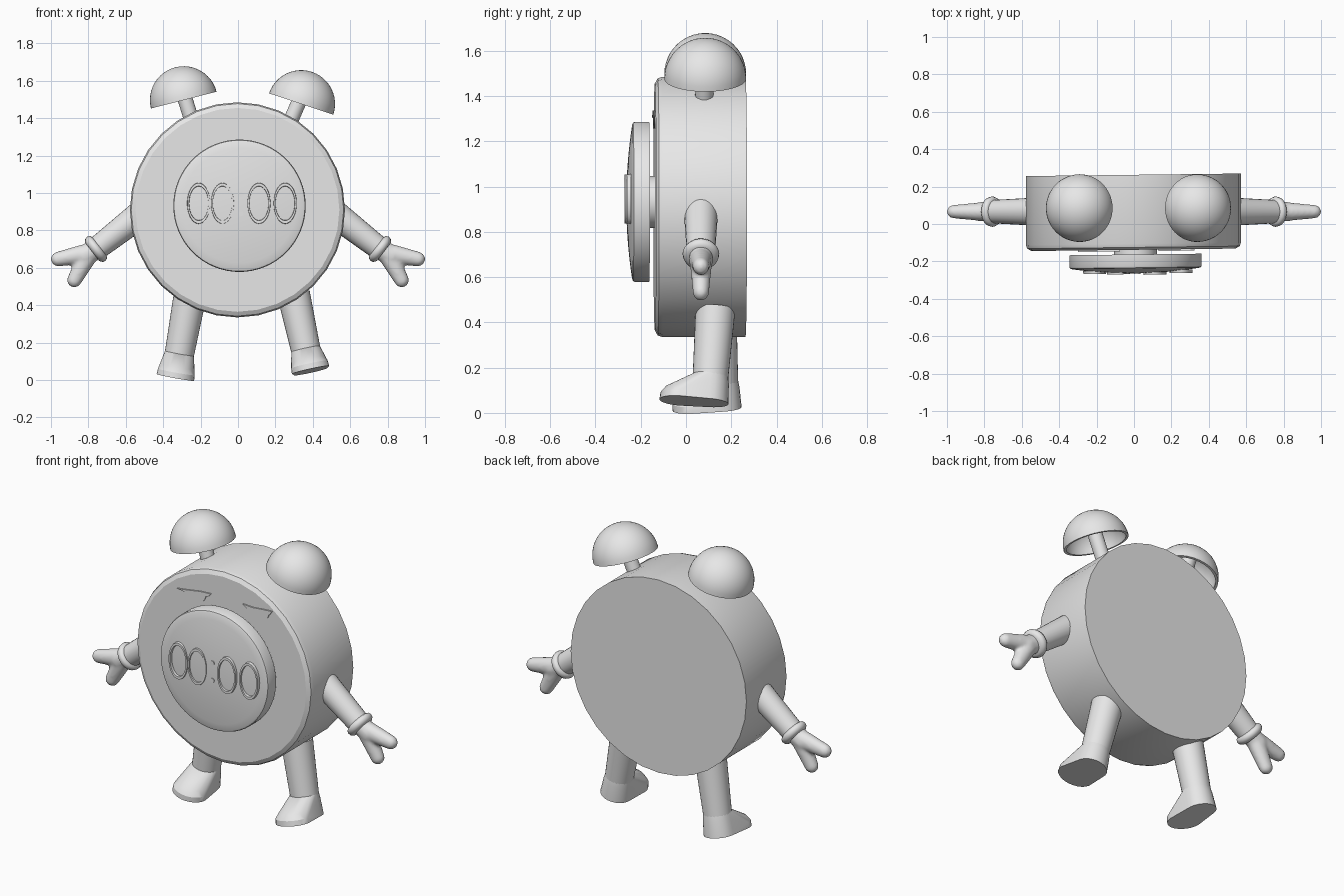
import bpy, bmesh, math
from mathutils import Vector, Matrix

if "Cube" in bpy.data.objects:
    bpy.data.objects.remove(bpy.data.objects["Cube"], do_unlink=True)

grey = bpy.data.materials.new("plain_grey")
grey.use_nodes = True
grey.diffuse_color = (0.8, 0.8, 0.8, 1)
grey.node_tree.nodes["Principled BSDF"].inputs["Base Color"].default_value = grey.diffuse_color

YAW = 0.012  # slight turn of the clock case
FRONT = Vector((0, -1, 0))


def finish(bm, name, angle=35, yaw=False):
    if yaw:
        for v in bm.verts:
            v.co.y += YAW * v.co.x
    bmesh.ops.recalc_face_normals(bm, faces=bm.faces)
    mesh = bpy.data.meshes.new(name)
    bm.to_mesh(mesh)
    bm.free()
    ob = bpy.data.objects.new(name, mesh)
    bpy.context.collection.objects.link(ob)
    mesh.materials.append(grey)
    bpy.ops.object.select_all(action="DESELECT")
    ob.select_set(True)
    bpy.context.view_layer.objects.active = ob
    bpy.ops.object.shade_smooth_by_angle(angle=math.radians(angle))
    return ob


def frame(origin, axis):
    """Local z along axis, local x kept as close to world x as possible."""
    z = Vector(axis).normalized()
    y = z.cross(Vector((1, 0, 0))).normalized()
    rot = Matrix((y.cross(z), y, z)).transposed().to_4x4()
    return Matrix.Translation(origin) @ rot


def revolve(profile, matrix, steps):
    """Spin (radius, height) points around local z and place the result."""
    bm = bmesh.new()
    verts = [bm.verts.new((r, 0, h)) for r, h in profile]
    edges = [bm.edges.new(pair) for pair in zip(verts, verts[1:])]
    bmesh.ops.spin(bm, geom=verts + edges, cent=(0, 0, 0), axis=(0, 0, 1),
                   angle=math.tau, steps=steps)
    bmesh.ops.remove_doubles(bm, verts=bm.verts[:], dist=0.0005)
    bmesh.ops.transform(bm, matrix=matrix, verts=bm.verts[:])
    return bm


def turned(name, profile, origin, axis, steps=48, angle=35, yaw=False):
    return finish(revolve(profile, frame(origin, axis), steps), name, angle, yaw)


def rod(name, a, b, ra, rb, steps=24):
    a, b = Vector(a), Vector(b)
    n = (b - a).length
    return turned(name, [(0, 0), (ra, 0), (rb, n), (0, n)], a, b - a, steps)


def hull(bm, points):
    out = bmesh.ops.convex_hull(bm, input=[bm.verts.new(p) for p in points])
    extra = {g for g in out["geom_interior"] + out["geom_unused"]
             if isinstance(g, bmesh.types.BMVert)}
    bmesh.ops.delete(bm, geom=list(extra), context="VERTS")


def lobe(bm, a, b, ra, rb, flat=0.92):
    """Rounded tapered finger between two points."""
    points = []
    for p, r in ((a, ra), (b, rb)):
        for i in range(12):
            lat = math.pi * ((i + 0.5) / 12 - 0.5)
            for j in range(24):
                lon = math.tau * j / 24
                points.append(Vector(p) + r * Vector((math.cos(lat) * math.cos(lon),
                                                      flat * math.sin(lat),
                                                      math.cos(lat) * math.sin(lon))))
    hull(bm, points)


def plate(name, outline, y_back, y_front):
    bm = bmesh.new()
    face = bm.faces.new([bm.verts.new((x, y_back, z)) for x, z in outline])
    out = bmesh.ops.extrude_face_region(bm, geom=[face])
    moved = [g for g in out["geom"] if isinstance(g, bmesh.types.BMVert)]
    bmesh.ops.translate(bm, verts=moved, vec=(0, y_front - y_back, 0))
    return finish(bm, name, yaw=True)


# Clock case: low-sided drum with a chamfered front rim
turned("clock_case", [(0, -0.263), (0.575, -0.263), (0.575, 0.105), (0.568, 0.125),
                      (0.545, 0.138), (0, 0.138)],
       (-0.003, 0, 0.91), FRONT, steps=32, angle=20, yaw=True)

# Dial on a short shaft, with a shallow dome
DIAL = Vector((0.008, 0, 0.932))
dome = [(0.34 * (1 - t), 0.238 + 0.026 * (1 - (1 - t) ** 2))
        for t in (i / 10 for i in range(11))]
turned("dial", [(0, 0.163), (0.354, 0.163), (0.354, 0.225), (0.35, 0.234)] + dome,
       DIAL, FRONT, steps=64, yaw=True)
turned("dial_shaft", [(0, 0.1), (0.115, 0.1), (0.115, 0.18), (0, 0.18)],
       DIAL, FRONT, yaw=True)

# Oval rings and separator dots on the dial
for i, (x, y) in enumerate(((-0.21, -0.257), (-0.083, -0.26), (0.112, -0.264), (0.252, -0.257))):
    place = Matrix.Translation((x, y, 0.945)) @ Matrix.Diagonal((0.062, 1, 0.11, 1))
    ring = [(0.82, -0.01), (0.84, 0.008), (0.98, 0.008), (1, -0.01), (0.82, -0.01)]
    finish(revolve(ring, place @ frame((0, 0, 0), FRONT), 40), f"dial_oval_{i + 1}", yaw=True)
for i, z in enumerate((0.89, 0.993)):
    turned(f"dial_dot_{i + 1}", [(0, 0.25), (0.013, 0.25), (0.013, 0.268), (0, 0.268)],
           (0.016, 0, z), FRONT, 16, yaw=True)

# Half-closed eyes under heavy lids
right_lid = [(-0.115, 1.31), (-0.06, 1.302), (0.06, 1.306), (0.09, 1.315),
             (0.11, 1.335), (0.04, 1.332), (-0.05, 1.318)]
left_lid = [(-0.098, 1.33), (-0.07, 1.312), (0.05, 1.304), (0.08, 1.312),
            (0.095, 1.335), (0.04, 1.332), (-0.03, 1.326)]
for side, x, lid in (("right", -0.185, right_lid), ("left", 0.228, left_lid)):
    arc = [(x + 0.072 * math.cos(t), 1.312 + 0.056 * math.sin(t))
           for t in (math.pi * (1 + i / 14) for i in range(15))]
    plate(side + "_eye", arc, -0.134, -0.143)
    plate(side + "_eyelid", [(x + dx, z) for dx, z in lid], -0.137, -0.146)

# Hollow bells on stems
for side, centre, tilt, foot in (("right", (-0.29, 0.085, 1.497), -0.25, (-0.245, 0.08, 1.38)),
                                 ("left", (0.338, 0.085, 1.476), 0.32, (0.27, 0.08, 1.36))):
    quarter = [i * math.pi / 24 for i in range(13)]
    cup = [(0.181 * math.cos(t), 0.181 * math.sin(t)) for t in quarter]
    cup += [(0.166 * math.cos(t), 0.166 * math.sin(t)) for t in reversed(quarter)]
    axis = Vector((math.sin(tilt), 0, math.cos(tilt)))
    turned(side + "_bell", cup + cup[:1], centre, axis)
    rod(side + "_bell_stem", foot, Vector(centre) + axis * 0.168, 0.04, 0.04)

# Arms, cuffs and gloved hands, mirrored across the middle
Y = 0.066
shoulder, wrist = Vector((0.47, Y, 0.925)), Vector((0.76, Y, 0.7))
arm = rod("arms", shoulder, wrist, 0.078, 0.062)
bm = bmesh.new()
lobe(bm, wrist, (0.82, Y, 0.665), 0.056, 0.056)
lobe(bm, (0.83, Y, 0.672), (0.962, Y, 0.647), 0.052, 0.039)
lobe(bm, (0.81, Y, 0.655), (0.875, Y, 0.534), 0.052, 0.039)
hand = finish(bm, "hands")
remesh = hand.modifiers.new("blend", "REMESH")
remesh.mode = "VOXEL"
remesh.voxel_size = 0.009
remesh.use_smooth_shade = True
hand.modifiers.new("soften", "SMOOTH").iterations = 6
cuff = turned("cuffs", [(0, -0.022), (0.062, -0.024), (0.075, -0.018), (0.081, -0.004),
                        (0.077, 0.012), (0.062, 0.024), (0, 0.026)],
              wrist, wrist - shoulder, 32, 60)
for ob in (arm, hand, cuff):
    ob.modifiers.new("mirror", "MIRROR").use_mirror_merge = False

# Legs with wedge-shaped shoes square to the leg
for side, sole, hip in (("right", (-0.335, 0.158, 0.021), (-0.255, 0.135, 0.46)),
                        ("left", (0.388, 0.1, 0.045), (0.297, 0.13, 0.46))):
    sole, hip = Vector(sole), Vector(hip)
    rod(side + "_leg", sole.lerp(hip, 0.15), hip, 0.077, 0.088, 32)
    rings = ((0, 0, 0.09, 0.088), (0, 0.09, 0.083, 0.083), (0, 0.125, 0.078, 0.078),
             (-0.13, 0, 0.102, 0.088), (-0.13, 0.03, 0.1, 0.086), (-0.125, 0.058, 0.08, 0.07))
    place = frame(sole, hip - sole)
    bm = bmesh.new()
    hull(bm, [place @ Vector((rx * math.cos(t), y + ry * math.sin(t), z))
              for y, z, rx, ry in rings for t in (i * math.tau / 24 for i in range(24))])
    finish(bm, side + "_shoe", 30)
